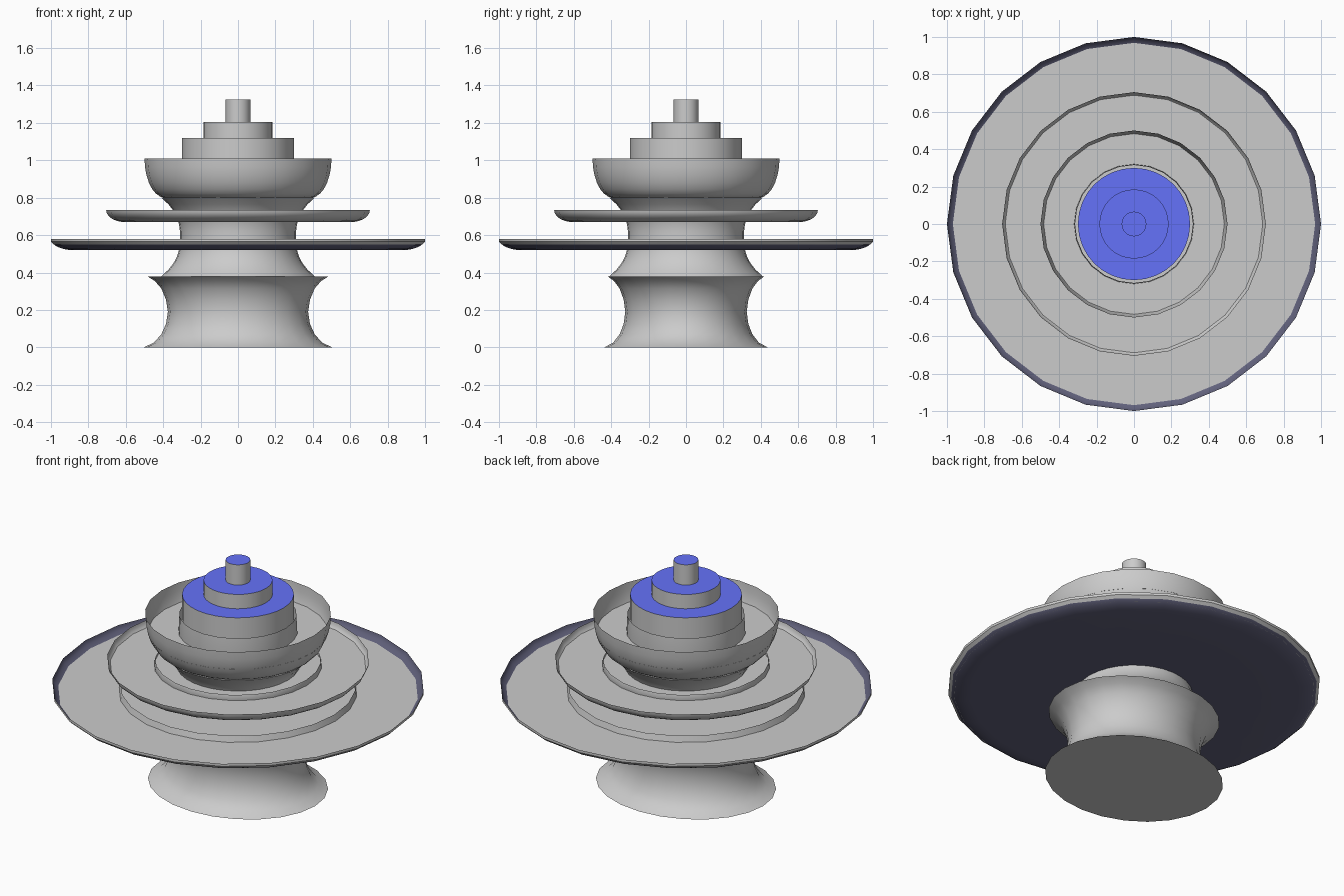
import bpy, bmesh, math

if "Cube" in bpy.data.objects:
    bpy.data.objects.remove(bpy.data.objects["Cube"])


def material(name, color):
    m = bpy.data.materials.new(name)
    m.diffuse_color = color
    m.use_nodes = True
    m.node_tree.nodes["Principled BSDF"].inputs["Base Color"].default_value = m.diffuse_color
    return m


BLUE = material("blue_water", (0.13, 0.17, 0.95, 1))
POOL = material("still_water", (0.6, 0.6, 0.6, 0.6))
DARK = material("dark_underside", (0.12, 0.12, 0.2, 1))


def lathe(name, profile, sides=24, y_scale=1.0, mats=(), pick=None):
    """Spin (radius, z) points round the z axis; radius 0 closes an end."""
    bm = bmesh.new()
    rings = []
    for r, z in profile:
        if r == 0:
            rings.append([bm.verts.new((0, 0, z))] * sides)
            continue
        rings.append([bm.verts.new((r * math.cos(2 * math.pi * i / sides),
                                    y_scale * r * math.sin(2 * math.pi * i / sides), z))
                      for i in range(sides)])
    for a, b in zip(rings, rings[1:]):
        for i in range(sides):
            j = (i + 1) % sides
            quad = list(dict.fromkeys((a[i], a[j], b[j], b[i])))
            f = bm.faces.new(quad)
            if pick:
                f.material_index = pick(f.calc_center_median().z)
    mesh = bpy.data.meshes.new(name)
    bm.to_mesh(mesh)
    bm.free()
    for m in mats:
        mesh.materials.append(m)
    obj = bpy.data.objects.new(name, mesh)
    bpy.context.collection.objects.link(obj)
    bpy.ops.object.select_all(action='DESELECT')
    obj.select_set(True)
    bpy.context.view_layer.objects.active = obj
    bpy.ops.object.shade_smooth_by_angle(angle=math.radians(40))
    return obj


def basin(name, r, low, high, edge, water, mats=()):
    """Open bowl with rounded wall, inner ring wall and a water surface."""
    h = high - low
    n = 7
    arc = [(r - edge + edge * math.cos(math.pi / 2 * i / n),
            high - h * math.sin(math.pi / 2 * i / n)) for i in range(n + 1)]
    lip = 0.64 * r
    lathe(name, [(0, low), (lip, low)] + arc[::-1], mats=mats)
    lathe(name + "_inner_ring", [(lip * 0.97, low), (lip, water), (lip * 0.985, high - 0.005)])
    # water meets the curved wall
    t = math.asin((high - water) / h)
    wr = r - edge + edge * math.cos(t)
    lathe(name + "_water", [(wr, water), (0, water)], mats=(POOL,))


# Oval flared foot
lathe("pedestal", [(0, 0), (0.505, 0), (0.45, 0.025), (0.41, 0.07), (0.385, 0.125),
                   (0.375, 0.19), (0.385, 0.255), (0.41, 0.315), (0.445, 0.355),
                   (0.485, 0.38), (0, 0.38)], y_scale=0.866)

# Waisted column between foot and top bowl
column = []
for i in range(13):
    t = i / 6 - 1
    column.append((0.31 + 0.1 * abs(t) ** 2.6, 0.59 + 0.21 * t))
lathe("column", [(0, 0.38)] + column + [(0, 0.8)], sides=32)

# Three basins, widest at the bottom
basin("lower_basin", 1.0, 0.52, 0.58, 0.12, 0.54, mats=(DARK,))
basin("middle_basin", 0.705, 0.67, 0.735, 0.10, 0.70)
basin("upper_basin", 0.5, 0.80, 1.01, 0.11, 0.90)

# Outer wall of the lower basin stays stone grey near its rim
lathe("lower_basin_rim", [(0.985, 0.55), (1.0, 0.565), (1.0, 0.58)])

# Stepped top with blue wet surfaces
for k, (r, low, high) in enumerate([(0.30, 0.90, 1.12), (0.185, 1.12, 1.205), (0.066, 1.205, 1.325)]):
    lathe(f"top_step_{k + 1}", [(0, low), (r, low), (r, high)], sides=32)
    lathe(f"top_step_water_{k + 1}", [(r, high), (0, high)], sides=32, mats=(BLUE,))
